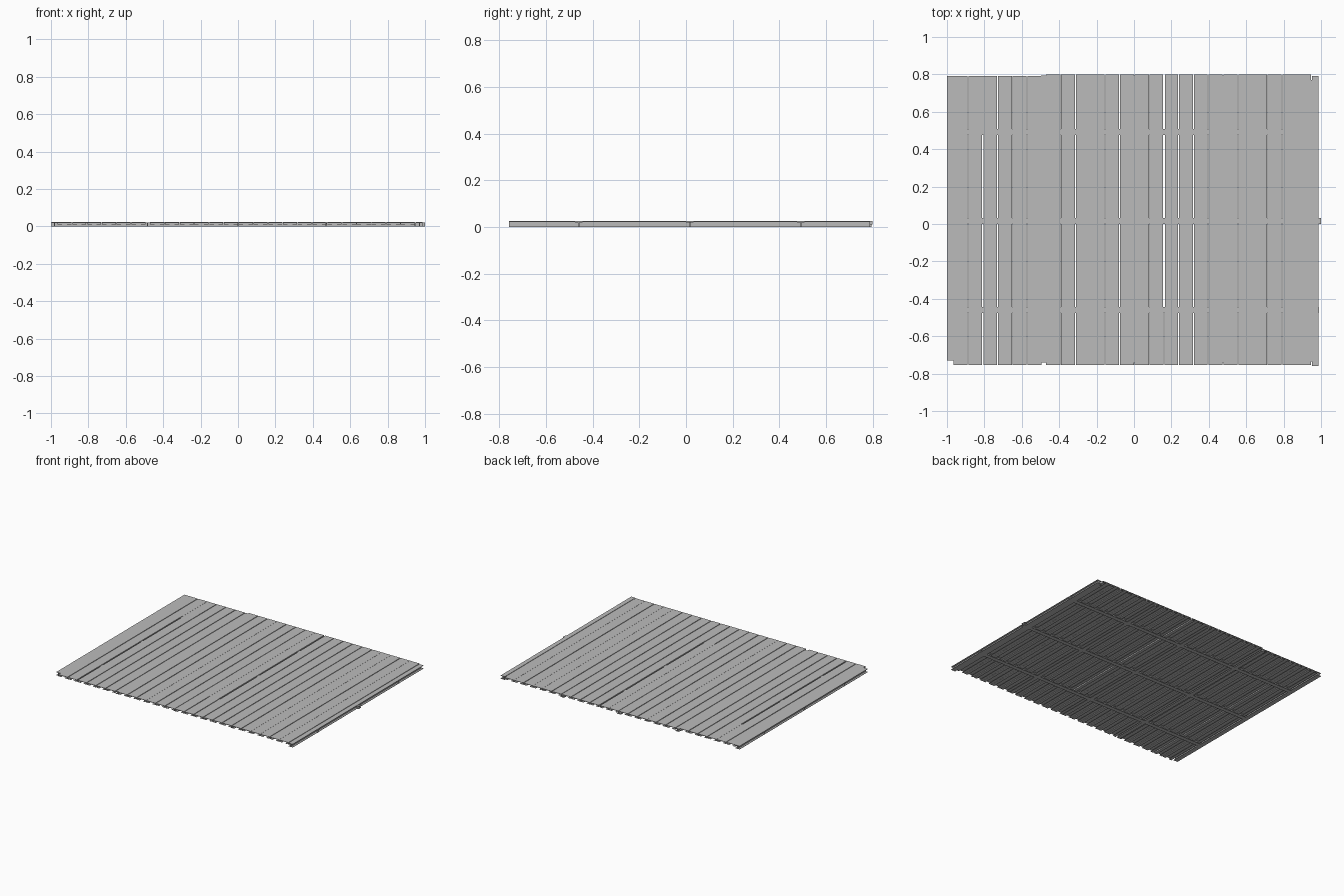
import bpy, bmesh
from mathutils import Vector

cube = bpy.data.objects.get("Cube")
if cube:
    bpy.data.objects.remove(cube, do_unlink=True)

steel = bpy.data.materials.new("steel_grey")
steel.use_nodes = True
colour = (0.5, 0.5, 0.5, 1)
steel.diffuse_color = colour
steel.node_tree.nodes["Principled BSDF"].inputs["Base Color"].default_value = colour

TOP, DECK, PLANK_LOW, BEAM_TOP = 0.025, 0.022, 0.011, 0.0215


def extrude(bm, profile, axis, start, end, centre):
    """Extrude a closed (across, z) profile along the x or y axis."""
    def place(u, z, t):
        return Vector((centre + u, t, z)) if axis == "y" else Vector((t, centre + u, z))
    rings = [[bm.verts.new(place(u, z, t)) for u, z in profile] for t in (start, end)]
    n = len(profile)
    for i in range(n):
        j = (i + 1) % n
        bm.faces.new((rings[0][i], rings[0][j], rings[1][j], rings[1][i]))
    for ring in rings:
        bm.faces.new(ring)


def finish(bm, name):
    bmesh.ops.recalc_face_normals(bm, faces=bm.faces[:])
    mesh = bpy.data.meshes.new(name)
    bm.to_mesh(mesh)
    bm.free()
    mesh.materials.append(steel)
    ob = bpy.data.objects.new(name, mesh)
    bpy.context.collection.objects.link(ob)


def mirrored(half):
    return half + [(-u, z) for u, z in reversed(half)]


def i_section(width, top, web=0.003, flange=0.003):
    w = width / 2
    return mirrored([(w, 0), (w, flange), (web, flange), (web, top - flange),
                     (w, top - flange), (w, top)])


def plank_section(width, lip=0.024, wall=0.002):
    # Flat deck with side walls and inward-turned lips
    w = width / 2
    return mirrored([(w, TOP), (w, PLANK_LOW), (w - lip, PLANK_LOW),
                     (w - lip, PLANK_LOW + wall), (w - wall, PLANK_LOW + wall),
                     (w - wall, DECK)])


# Deck planks: four bays of six, cut into rows above the cross beams
PITCH, HAIR, SEAM = 0.0785, 0.001, 0.005
ROWS = [(-0.755, -0.46), (-0.46, 0.015), (0.015, 0.49), (0.49, 0.80)]
BAYS = [(-0.965, (1, 2, 3, 4, 5)), (-0.47, (1, 2, 4, 5)),
        (0.003, (2, 3, 4, 5)), (0.477, (1, 4))]
for b, (left, seams) in enumerate(BAYS):
    bm = bmesh.new()
    for r, (y0, y1) in enumerate(ROWS):
        if b == 0 and r == 3:
            y1 = 0.79

        def gap(k):
            if b == 2 and k == 2 and r > 0:
                return 0.010
            if b == 0 and k == 2:
                return HAIR if r == 3 else 0.009
            if b == 2 and k == 1 and r == 0:
                return SEAM
            return SEAM if k in seams else HAIR

        for k in range(6):
            x0 = left + k * PITCH + gap(k) / 2
            x1 = left + (k + 1) * PITCH - gap(k + 1) / 2
            extrude(bm, plank_section(x1 - x0), "y", y0, y1, (x0 + x1) / 2)
    finish(bm, f"deck_planks_bay_{b + 1}")

# Beams under the joints between bays
for name, x, width in (("right", -0.483, 0.03), ("middle", 0.0, 0.03), ("left", 0.472, 0.03)):
    bm = bmesh.new()
    extrude(bm, i_section(width, BEAM_TOP), "y", -0.74, 0.795, x)
    finish(bm, f"{name}_joist")

# Edge beams, flush with the deck
for name, x, y0, y1 in (("right", -0.9815, -0.73, 0.79), ("left", 0.97, -0.76, 0.79)):
    bm = bmesh.new()
    extrude(bm, i_section(0.034, TOP), "y", y0, y1, x)
    finish(bm, f"{name}_edge_beam")

# Short bearer under the gap beside the left edge beam
bm = bmesh.new()
extrude(bm, i_section(0.024, BEAM_TOP), "y", -0.735, 0.77, 0.946)
finish(bm, "left_edge_bearer")

# Cross beams
for name, y, end in (("front", -0.46, 0.99), ("middle", 0.017, 1.0), ("back", 0.493, 0.985)):
    bm = bmesh.new()
    extrude(bm, i_section(0.032, BEAM_TOP), "x", -0.998, end, y)
    finish(bm, f"{name}_cross_beam")
